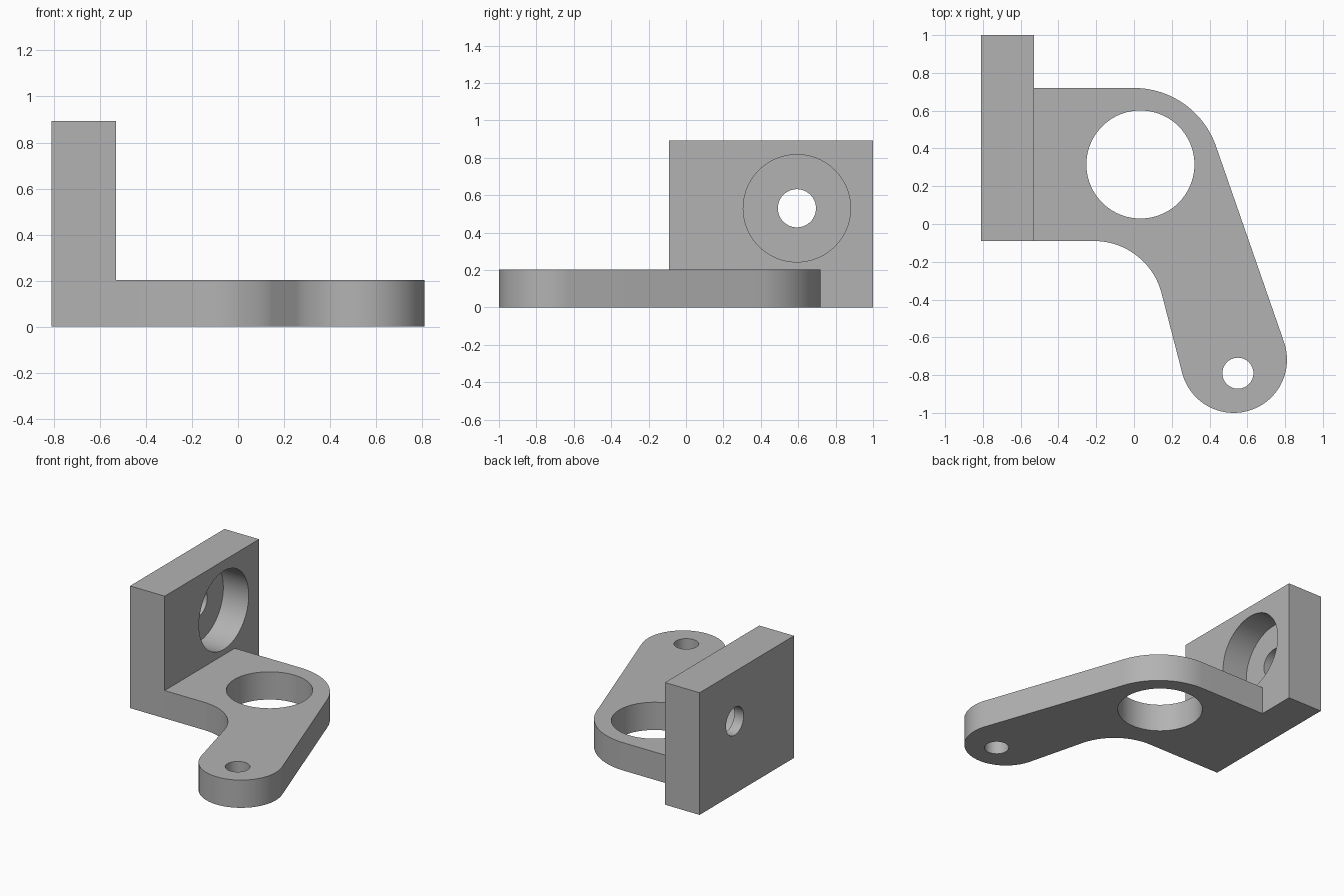
import bpy, bmesh
from math import pi, radians, cos, sin, atan2
from mathutils import Vector

cube = bpy.data.objects.get("Cube")
if cube:
    bpy.data.objects.remove(cube, do_unlink=True)

grey = bpy.data.materials.new("plain_grey")
grey.use_nodes = True
grey.diffuse_color = (0.45, 0.45, 0.45, 1)
grey.node_tree.nodes["Principled BSDF"].inputs["Base Color"].default_value = grey.diffuse_color

ARM_TOP, PLATE_TOP = 0.203, 0.893
LEFT, INNER = -0.81, -0.53      # faces of the upright plate
FRONT = -0.09                   # shared front face


def extrude(name, outline, height):
    """Solid prism standing on z = 0 from a flat outline."""
    bm = bmesh.new()
    face = bm.faces.new([bm.verts.new((x, y, 0)) for x, y in outline])
    top = bmesh.ops.extrude_face_region(bm, geom=[face])
    verts = [v for v in top["geom"] if isinstance(v, bmesh.types.BMVert)]
    bmesh.ops.translate(bm, vec=(0, 0, height), verts=verts)
    bmesh.ops.recalc_face_normals(bm, faces=bm.faces)
    mesh = bpy.data.meshes.new(name)
    bm.to_mesh(mesh)
    bm.free()
    mesh.materials.append(grey)
    obj = bpy.data.objects.new(name, mesh)
    bpy.context.collection.objects.link(obj)
    return obj


def arc(center, radius, start, end, steps=28):
    angles = [start + (end - start) * i / steps for i in range(steps + 1)]
    return [(center[0] + radius * cos(a), center[1] + radius * sin(a)) for a in angles]


def cutter(name, location, radius, depth, along_x=False):
    bpy.ops.mesh.primitive_cylinder_add(
        vertices=96, radius=radius, depth=depth, location=location,
        rotation=(0, pi / 2 if along_x else 0, 0))
    obj = bpy.context.object
    obj.name = name
    obj.hide_render = True
    obj.data.materials.append(grey)
    return obj


def combine(target, tool, operation):
    bpy.context.view_layer.objects.active = target
    mod = target.modifiers.new(operation.lower(), "BOOLEAN")
    mod.operation, mod.object, mod.solver = operation, tool, "EXACT"
    bpy.ops.object.modifier_apply(modifier=mod.name)
    bpy.data.objects.remove(tool, do_unlink=True)


# Bent arm: rounded elbow, tapered leg with round tip, inner fillet
elbow, elbow_r = Vector((0, 0.26)), 0.46
tip, tip_r = Vector((0.528, -0.718)), 0.282
outer_angle = atan2(0.329, 0.944)
inner_angle = atan2(0.25, 0.968)
outline = [(INNER - 0.1, FRONT), (INNER - 0.1, elbow.y + elbow_r)]
outline += arc(elbow, elbow_r, pi / 2, outer_angle)
outline += arc(tip, tip_r, outer_angle, inner_angle - pi, 48)
outline += arc((-0.212, FRONT - 0.37), 0.37, inner_angle, pi / 2)
arm = extrude("arm", outline, ARM_TOP)

# Upright plate, merged with the arm into one bracket
bracket = extrude("bracket", [(LEFT, FRONT), (INNER, FRONT), (INNER, 1), (LEFT, 1)], PLATE_TOP)
combine(bracket, arm, "UNION")

# Large and small vertical holes in the arm
combine(bracket, cutter("large_hole", (0.034, 0.315, 0.1), 0.286, 0.5), "DIFFERENCE")
combine(bracket, cutter("tip_hole", (0.55, -0.79, 0.1), 0.082, 0.5), "DIFFERENCE")

# Counterbored hole through the upright plate
bore_y, bore_z, bore_depth = 0.593, 0.53, 0.205
combine(bracket, cutter("counterbore", (INNER, bore_y, bore_z), 0.287, 2 * bore_depth, True), "DIFFERENCE")
combine(bracket, cutter("bolt_hole", (LEFT, bore_y, bore_z), 0.102, 0.6, True), "DIFFERENCE")

# Smooth curved walls, keep edges sharp
bpy.ops.object.select_all(action="DESELECT")
bracket.select_set(True)
bpy.context.view_layer.objects.active = bracket
bpy.ops.object.shade_smooth_by_angle(angle=radians(30))
